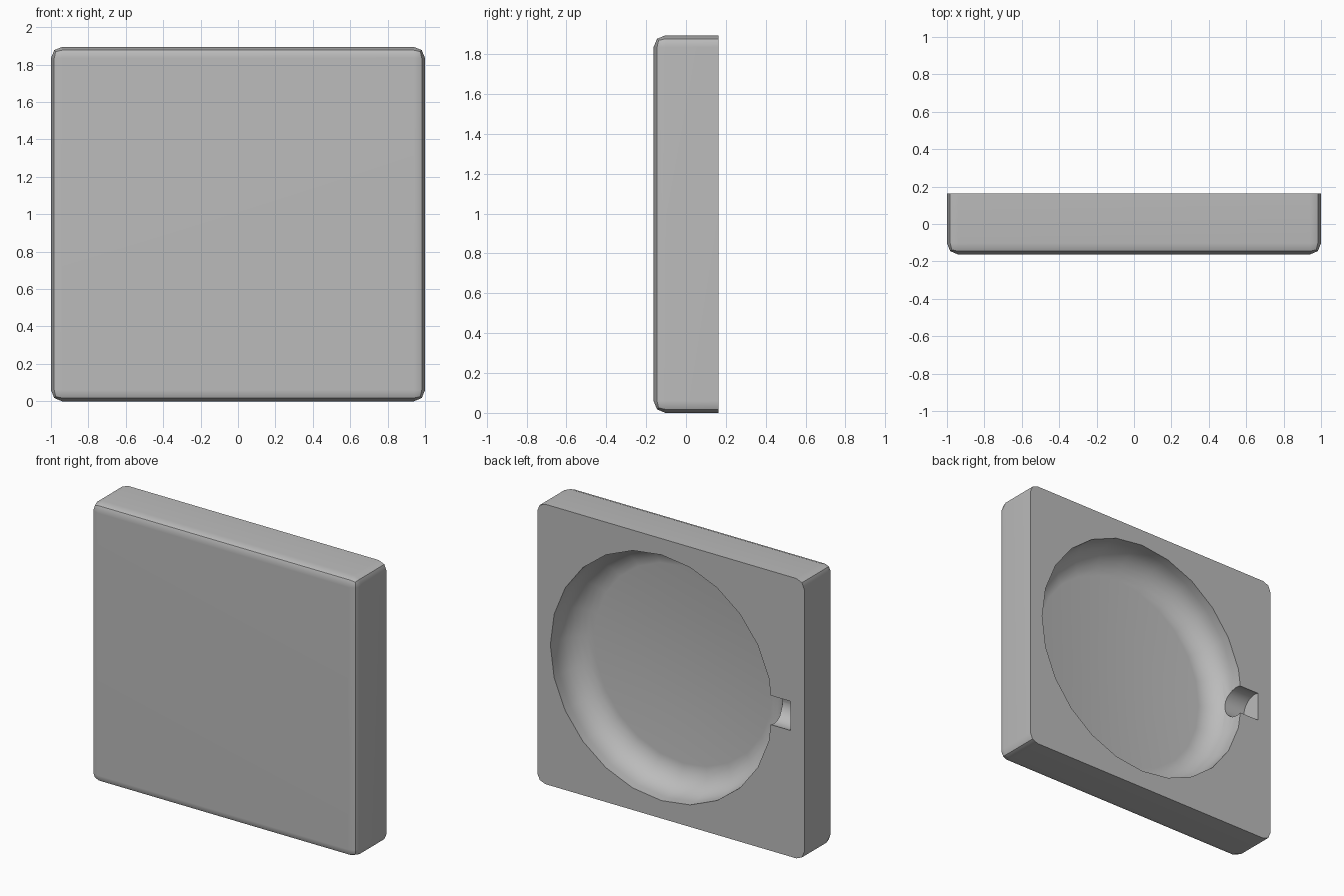
import bpy, bmesh, math
from mathutils import Matrix, Vector

WIDTH, DEPTH, HEIGHT = 2.0, 0.326, 1.895
BACK = DEPTH / 2
BOWL_CENTRE = Vector((0.07, BACK, 0.953))
BOWL_RADIUS, FILLET, WALL = 0.832, 0.18, 0.055

cube = bpy.data.objects.get("Cube")
if cube:
    bpy.data.objects.remove(cube, do_unlink=True)

# Single plain grey
grey = bpy.data.materials.new("plain_grey")
grey.use_nodes = True
colour = (0.5, 0.5, 0.5, 1)
grey.diffuse_color = colour
grey.node_tree.nodes["Principled BSDF"].inputs["Base Color"].default_value = colour


def make_object(name, bm):
    bmesh.ops.recalc_face_normals(bm, faces=bm.faces)
    mesh = bpy.data.meshes.new(name)
    bm.to_mesh(mesh)
    bm.free()
    mesh.materials.append(grey)
    obj = bpy.data.objects.new(name, mesh)
    bpy.context.collection.objects.link(obj)
    return obj


def cut(target, cutter):
    bpy.ops.object.select_all(action="DESELECT")
    bpy.context.view_layer.objects.active = target
    target.select_set(True)
    mod = target.modifiers.new(cutter.name, "BOOLEAN")
    mod.operation = "DIFFERENCE"
    mod.solver = "EXACT"
    mod.object = cutter
    bpy.ops.object.modifier_apply(modifier=mod.name)
    bpy.data.objects.remove(cutter, do_unlink=True)


# Slab: every edge rounded except the rim of the flat back
bm = bmesh.new()
bmesh.ops.create_cube(bm, size=1, matrix=Matrix.Translation((0, 0, HEIGHT / 2))
                      @ Matrix.Diagonal((WIDTH, DEPTH, HEIGHT, 1)))
rounded = [e for e in bm.edges if any(v.co.y < 0 for v in e.verts)]
bmesh.ops.bevel(bm, geom=rounded, offset=0.06, segments=2, profile=0.5,
                affect="EDGES", clamp_overlap=True)
tray = make_object("tray", bm)

# Round hollow: (radius, depth) profile with short wall, fillet and shallow floor
profile = [(0, -0.1), (BOWL_RADIUS, -0.1)]
for step in range(7):
    a = step / 6 * math.radians(85)
    profile.append((BOWL_RADIUS - FILLET * (1 - math.cos(a)), WALL + FILLET * math.sin(a)))
profile += [(0.35, 0.254), (0, 0.26)]
bm = bmesh.new()
verts = [bm.verts.new(BOWL_CENTRE + Vector((r, -d, 0))) for r, d in profile]
edges = [bm.edges.new(pair) for pair in zip(verts, verts[1:])]
bmesh.ops.spin(bm, geom=verts + edges, cent=BOWL_CENTRE, axis=(0, 1, 0),
               angle=math.tau, steps=24, use_merge=False)
bmesh.ops.remove_doubles(bm, verts=bm.verts, dist=0.0005)
cut(tray, make_object("bowl_cutter", bm))

# Finger notch: short round channel leading out of the hollow
NOTCH_END, NOTCH_INNER = -0.897, -0.6
bm = bmesh.new()
place = Matrix.Translation(((NOTCH_END + NOTCH_INNER) / 2, BACK - 0.035, BOWL_CENTRE.z))
bmesh.ops.create_cone(bm, cap_ends=True, segments=32, radius1=0.105, radius2=0.105,
                      depth=NOTCH_INNER - NOTCH_END,
                      matrix=place @ Matrix.Rotation(math.pi / 2, 4, "Y"))
cut(tray, make_object("notch_cutter", bm))

# Smooth curves, crisp rims, flat-looking large faces
bpy.ops.object.shade_smooth_by_angle(angle=math.radians(30))
weighted = tray.modifiers.new("weighted_normals", "WEIGHTED_NORMAL")
weighted.keep_sharp = True
